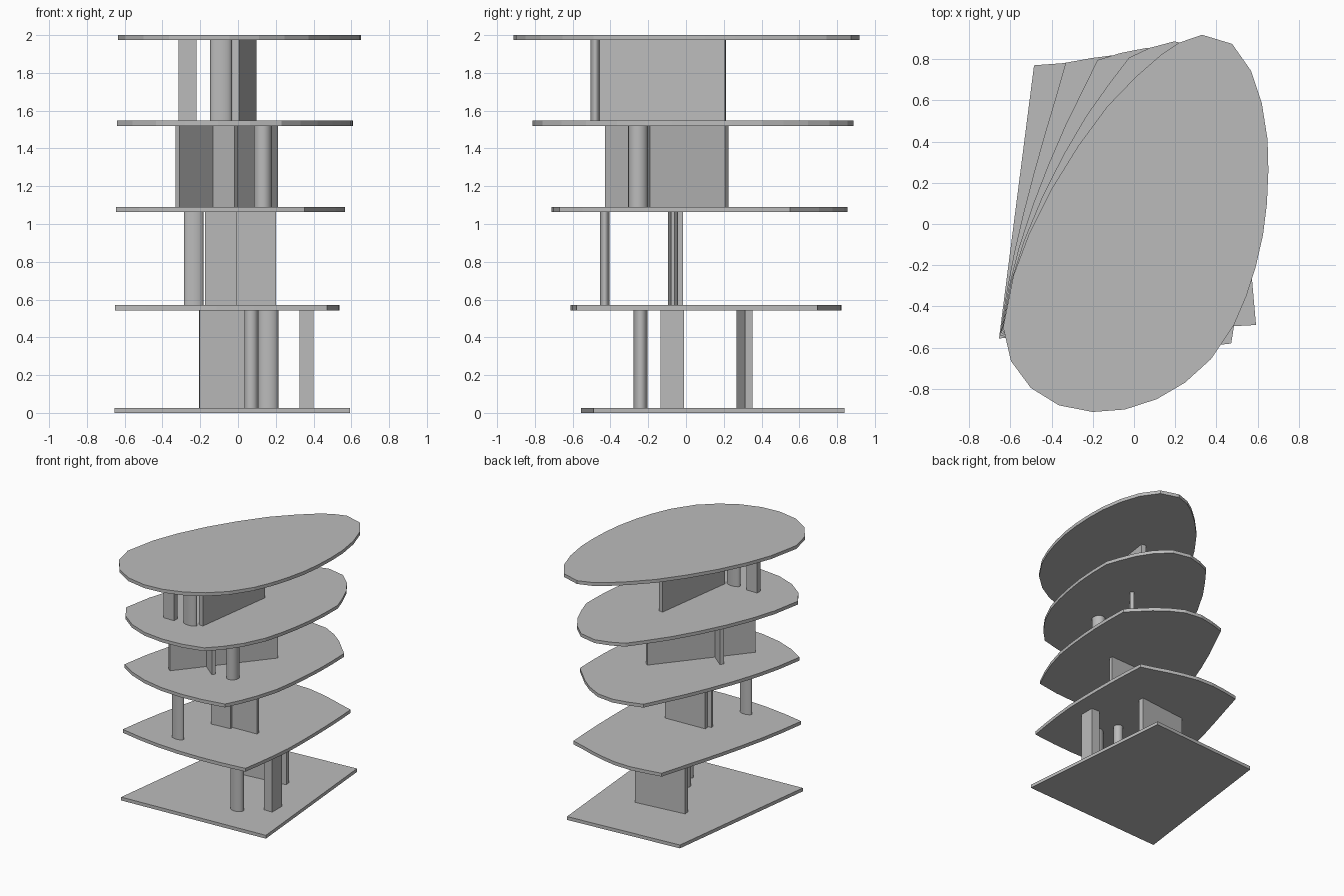
import bpy, bmesh, math
from mathutils import Vector

cube = bpy.data.objects.get("Cube")
if cube:
    bpy.data.objects.remove(cube)

grey = bpy.data.materials.new("warm_grey")
grey.use_nodes = True
COLOR = (0.5, 0.5, 0.5, 1)
grey.diffuse_color = COLOR
grey.node_tree.nodes["Principled BSDF"].inputs["Base Color"].default_value = COLOR


def prism(name, outline, z0, z1, smooth=False):
    """Extrude a closed outline from z0 up to z1."""
    bm = bmesh.new()
    face = bm.faces.new([bm.verts.new((p[0], p[1], z0)) for p in outline])
    up = bmesh.ops.extrude_face_region(bm, geom=[face])["geom"]
    bmesh.ops.translate(bm, vec=(0, 0, z1 - z0),
                        verts=[v for v in up if isinstance(v, bmesh.types.BMVert)])
    bmesh.ops.recalc_face_normals(bm, faces=bm.faces)
    mesh = bpy.data.meshes.new(name)
    bm.to_mesh(mesh)
    bm.free()
    mesh.materials.append(grey)
    ob = bpy.data.objects.new(name, mesh)
    bpy.context.collection.objects.link(ob)
    if smooth:
        bpy.ops.object.select_all(action='DESELECT')
        ob.select_set(True)
        bpy.context.view_layer.objects.active = ob
        bpy.ops.object.shade_smooth_by_angle(angle=math.radians(35))


def wall(name, a, b, thick, z):
    """Straight upright panel from a to b."""
    a, b = Vector(a), Vector(b)
    n = (b - a).normalized().orthogonal() * thick / 2
    prism(name, [a + n, b + n, b - n, a - n], *z)


def column(name, x, y, rx, ry, z):
    """Round or oval column."""
    ring = [(x + rx * math.cos(i * math.tau / 24), y + ry * math.sin(i * math.tau / 24))
            for i in range(24)]
    prism(name, ring, *z, smooth=True)


# Slabs blend from a four-cornered base to a rounded roof, side by side
corners = [(-.655, -.555), (.592, -.49), (.475, .84), (-.485, .77)]
roof_sides = [
    [(-.635, -.5), (-.597, -.665), (-.5, -.796), (-.364, -.88), (-.2, -.912), (-.044, -.9)],
    [(.11, -.85), (.247, -.77), (.374, -.655), (.485, -.49), (.545, -.35), (.59, -.21),
     (.626, -.053), (.645, .1)],
    [(.652, .26), (.648, .41), (.62, .587), (.568, .743), (.476, .874), (.33, .918), (.22, .88)],
    [(.13, .82), (.01, .715), (-.13, .57), (-.27, .38), (-.4, .17), (-.51, -.05), (-.585, -.25)],
]
base, roof = [], []
for i, side in enumerate(roof_sides):
    a, b = Vector(corners[i]), Vector(corners[(i + 1) % 4])
    for j, p in enumerate(side):
        base.append(a.lerp(b, j / len(side)))
        roof.append(Vector(p))

THICK = 0.027
levels = [0, .543, 1.064, 1.52, 1.973]
for i, z in enumerate(levels):
    t = i / 4
    prism(f"floor_slab_{i + 1}", [p.lerp(q, t) for p, q in zip(base, roof)], z, z + THICK)
first, second, third, fourth = [(levels[i] + THICK, levels[i + 1]) for i in range(4)]

# First storey
wall("first_back_wall", (-.205, .287), (.21, .333), .04, first)
wall("first_square_pier", (.3625, -.135), (.3625, -.01), .075, first)
column("first_front_column", .16, -.24, .055, .037, first)
column("first_inner_column", .07, -.1, .036, .036, first)

# Second storey
wall("second_long_wall", (-.15, -.045), (.2, -.03), .03, second)
wall("second_short_wall", (-.175, -.085), (-.01, -.07), .02, second)
column("second_column", -.235, -.43, .052, .026, second)

# Third storey
wall("third_long_wall", (-.32, -.42), (.2, .215), .03, third)
wall("third_cross_wall", (-.25, -.1), (-.01, -.295), .03, third)
column("third_column", .132, -.253, .048, .052, third)

# Fourth storey
wall("fourth_long_wall", (-.012, -.455), (.08, .208), .036, fourth)
wall("fourth_flat_pier", (-.315, -.48), (-.22, -.48), .045, fourth)
column("fourth_column", -.09, -.48, .057, .026, fourth)
